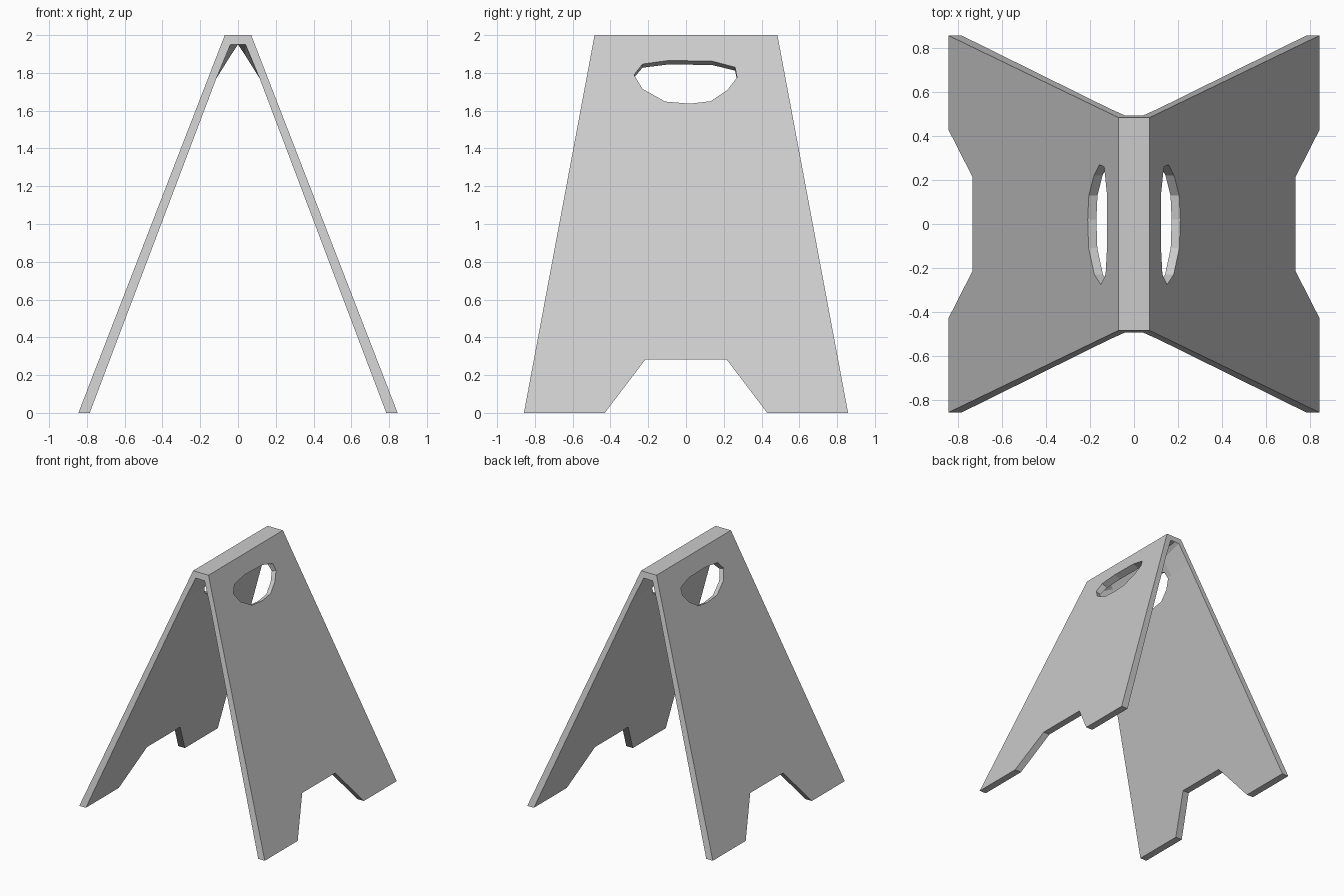
import bpy, bmesh
from mathutils import Vector

if "Cube" in bpy.data.objects:
    bpy.data.objects.remove(bpy.data.objects["Cube"])


def loft(name, sections):
    """Closed solid through matching rings of points."""
    bm = bmesh.new()
    rings = [[bm.verts.new(p) for p in s] for s in sections]
    n = len(rings[0])
    for a, b in zip(rings, rings[1:]):
        for i in range(n):
            j = (i + 1) % n
            bm.faces.new((a[i], a[j], b[j], b[i]))
    bm.faces.new(rings[0])
    bm.faces.new(rings[-1])
    bmesh.ops.recalc_face_normals(bm, faces=bm.faces[:])
    me = bpy.data.meshes.new(name)
    bm.to_mesh(me)
    bm.free()
    ob = bpy.data.objects.new(name, me)
    bpy.context.collection.objects.link(ob)
    return ob


def cut(target, cutter):
    cutter.hide_render = True
    mod = target.modifiers.new("cut", 'BOOLEAN')
    mod.operation = 'DIFFERENCE'
    mod.solver = 'EXACT'
    mod.object = cutter
    bpy.context.view_layer.objects.active = target
    bpy.ops.object.modifier_apply(modifier=mod.name)
    bpy.data.objects.remove(cutter)


# folding board: A-shaped cross-section, sides tapering towards the top
def section(t, roof):
    outer = [(0.845, 0), (0.07, 2.0)]
    inner = [(0, 1.95), (0.04, roof), (0.115, 1.77), (0.785, 0)]
    loop = ([(-x, z) for x, z in outer] + [(x, z) for x, z in outer[::-1]]
            + [(x, z) for x, z in inner[::-1]] + [(-x, z) for x, z in inner[1:]])
    return [(x, t * (0.858 - 0.187 * z), z) for x, z in loop]


board = loft("folding_sign_board",
             [section(-1, 1.95), section(-0.6, 1.89), section(0.6, 1.89), section(1, 1.95)])

# foot notches through both panels
notch = [(-0.505, -0.1), (-0.43, 0), (-0.215, 0.283), (0.215, 0.283), (0.43, 0), (0.505, -0.1)]
cut(board, loft("notch_cutter", [[(x, y, z) for y, z in notch] for x in (-1.2, 1.2)]))

# hand holes, cut square to each panel
hole = [(-0.275, 1.79), (-0.23, 1.847), (-0.09, 1.866), (0.14, 1.862), (0.26, 1.83),
        (0.27, 1.775), (0.22, 1.71), (0.13, 1.65), (0.02, 1.637), (-0.11, 1.648), (-0.23, 1.715)]
normal = Vector((0.932, 0, 0.361))
for side in (-1, 1):
    rings = []
    for d in (-0.09, 0.1):
        pts = [Vector((0.845 - 0.3875 * z, y, z)) + d * normal for y, z in hole]
        rings.append([(side * p.x, p.y, p.z) for p in pts])
    cut(board, loft("hand_hole_cutter", rings))
